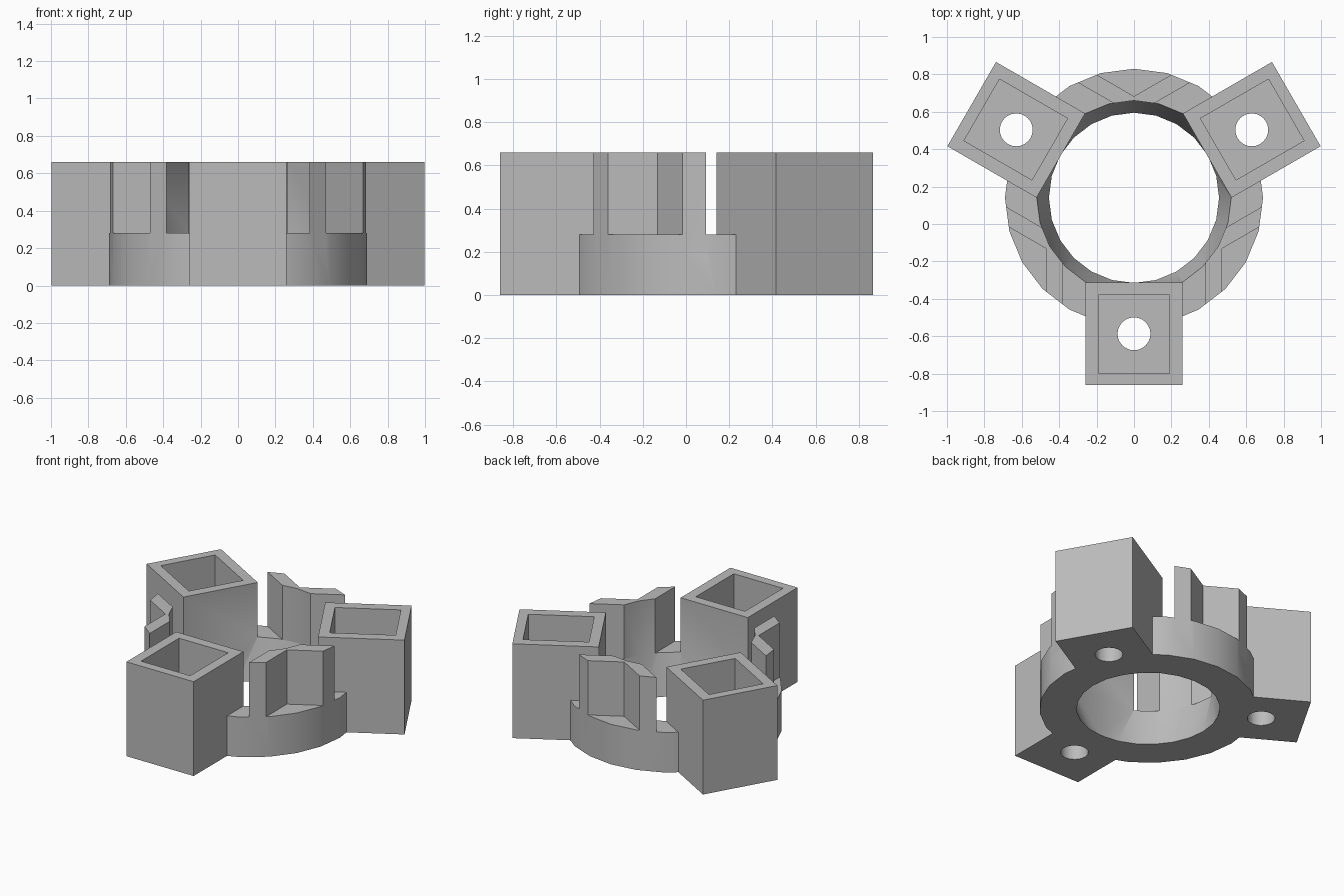
import bpy, bmesh, math
from mathutils import Matrix, Vector

old = bpy.data.objects.get("Cube")
if old:
    bpy.data.objects.remove(old, do_unlink=True)

HEIGHT = 0.66
RING_TOP = 0.28
FLOOR = 0.14
SIDES = 24
CENTRE = Vector((0, 0.14, 0))

grey = bpy.data.materials.new("light_grey")
grey.use_nodes = True
colour = (0.5, 0.5, 0.5, 1)
grey.diffuse_color = colour
grey.node_tree.nodes["Principled BSDF"].inputs["Base Color"].default_value = colour


def make_object(name, bm):
    bmesh.ops.recalc_face_normals(bm, faces=bm.faces)
    mesh = bpy.data.meshes.new(name)
    bm.to_mesh(mesh)
    bm.free()
    mesh.materials.append(grey)
    obj = bpy.data.objects.new(name, mesh)
    bpy.context.collection.objects.link(obj)
    return obj


def add_prism(bm, outline, low, high, angle=0):
    """Extrude a flat outline from low to high, turned about the z axis."""
    turn = Matrix.Rotation(angle, 4, "Z")
    base = bm.faces.new([bm.verts.new(turn @ Vector((x, y, low))) for x, y in outline])
    top = bmesh.ops.extrude_face_region(bm, geom=[base])["geom"]
    verts = [v for v in top if isinstance(v, bmesh.types.BMVert)]
    bmesh.ops.translate(bm, verts=verts, vec=(0, 0, high - low))


def prisms(name, outline, low, high):
    """Three copies of one prism, a third of a turn apart."""
    bm = bmesh.new()
    for k in range(3):
        add_prism(bm, outline, low, high, k * math.tau / 3)
    return make_object(name, bm)


def rectangle(half_width, near, far):
    return [(-half_width, -far), (half_width, -far), (half_width, -near), (-half_width, -near)]


def circle(radius, y, count):
    angles = [math.tau * i / count for i in range(count)]
    return [(radius * math.cos(a), y + radius * math.sin(a)) for a in angles]


def lathe(name, profile):
    """Revolve a closed (radius, z) profile."""
    bm = bmesh.new()
    rows = []
    for i in range(SIDES):
        a = math.tau * i / SIDES
        rows.append([bm.verts.new((r * math.cos(a), r * math.sin(a), z)) for r, z in profile])
    for i, row in enumerate(rows):
        after = rows[(i + 1) % SIDES]
        for j in range(len(profile)):
            k = (j + 1) % len(profile)
            bm.faces.new((row[j], after[j], after[k], row[k]))
    return make_object(name, bm)


def combine(target, tool, operation):
    mod = target.modifiers.new(operation.lower(), "BOOLEAN")
    mod.operation = operation
    mod.solver = "EXACT"
    mod.object = tool
    bpy.context.view_layer.objects.active = target
    bpy.ops.object.modifier_apply(modifier=mod.name)
    bpy.data.objects.remove(tool, do_unlink=True)


# Low ring with a bore that widens upward
bracket = lathe("ring_bracket", [(0.455, 0), (0.69, 0), (0.69, RING_TOP), (0.52, RING_TOP)])

# V-shaped clips trimmed to the ring's inner and outer walls
chevron = [(-0.6, 0.889), (0, 0.543), (0.6, 0.889), (0.6, 0.789), (0, 0.443), (-0.6, 0.789)]
clips = prisms("clips", chevron, 0.1, HEIGHT)
sleeve = lathe("clip_sleeve", [(0.52, 0.2), (0.69, 0.2), (0.69, 1), (0.52, 1)])
combine(clips, sleeve, "INTERSECT")
combine(bracket, clips, "UNION")

# Square sockets with open pockets and floor holes
combine(bracket, prisms("sockets", rectangle(0.26, 0.452, 1.002), 0, HEIGHT), "UNION")
combine(bracket, prisms("pockets", rectangle(0.19, 0.52, 0.94), FLOOR, 1), "DIFFERENCE")
combine(bracket, prisms("holes", circle(0.088, -0.727, SIDES), -0.2, 0.3), "DIFFERENCE")

# Place the bracket and smooth its round walls
bracket.data.transform(Matrix.Translation(CENTRE))
bpy.ops.object.select_all(action="DESELECT")
bracket.select_set(True)
bpy.context.view_layer.objects.active = bracket
bpy.ops.object.shade_smooth_by_angle(angle=math.radians(30))
